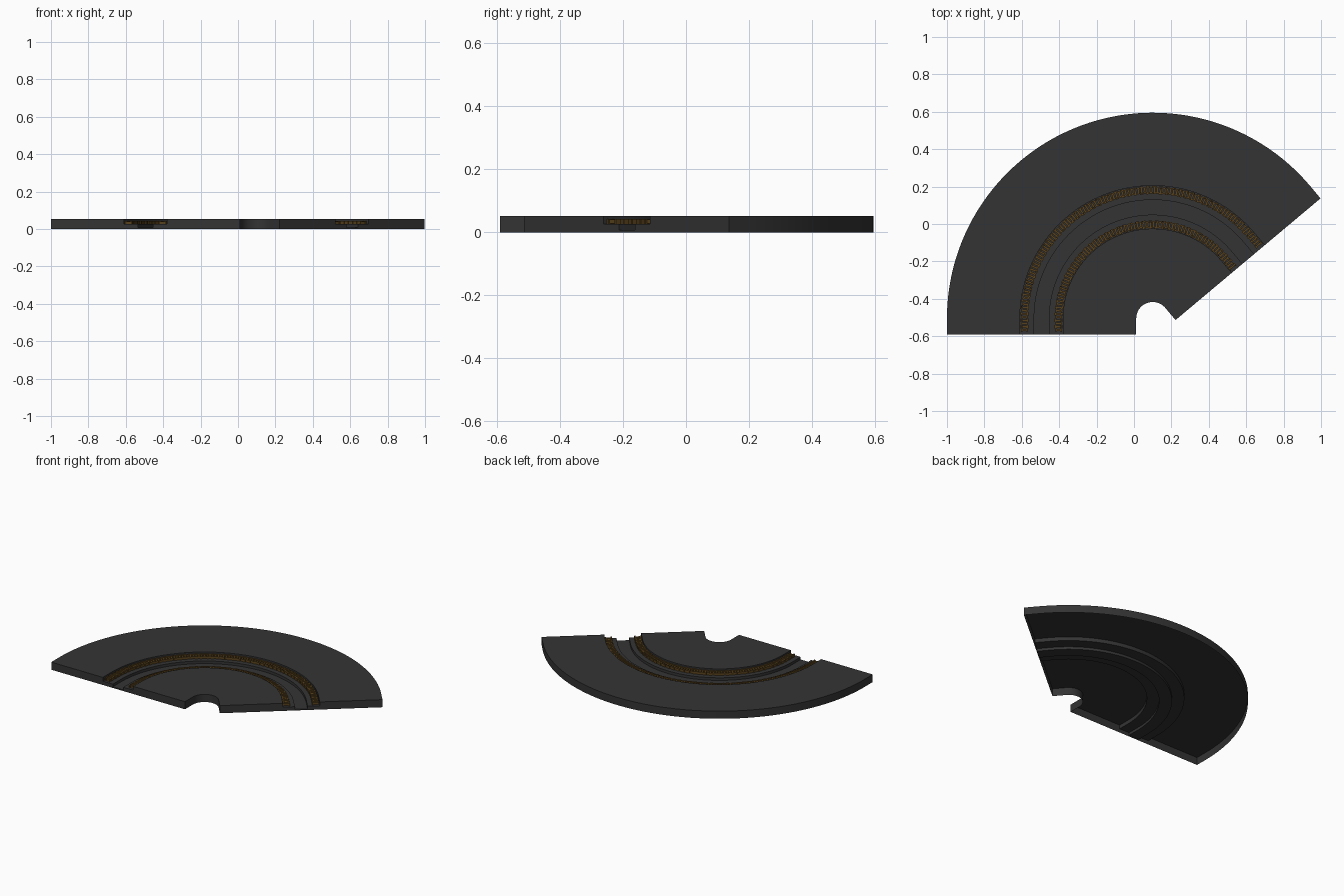
import bpy, bmesh, math
from mathutils import Matrix, Vector

if "Cube" in bpy.data.objects:
    bpy.data.objects.remove(bpy.data.objects["Cube"])

CX, CY = 0.1, -0.505          # centre of the bend
A0, A1 = math.pi, math.radians(40)
LEAD = 0.085                  # straight run at each end
TOP, STEP, SLOT = 0.052, 0.026, 0.008


def material(name, rgb):
    m = bpy.data.materials.new(name)
    m.diffuse_color = (*rgb, 1)
    m.use_nodes = True
    m.node_tree.nodes["Principled BSDF"].inputs["Base Color"].default_value = m.diffuse_color
    return m


GREY = material("dark grey plastic", (0.034, 0.034, 0.034))
BROWN = material("dark bronze", (0.10, 0.055, 0.012))


def frame(a, lead=0.0):
    """Section origin and outward direction at an angle; lead runs past either end."""
    tangent = Vector((math.sin(a), -math.cos(a), 0))
    return Vector((CX, CY, 0)) + tangent * lead, Vector((math.cos(a), math.sin(a), 0)), tangent


def along(s, r):
    """Frame at distance s along the track for radius r."""
    arc = r * (A0 - A1)
    if s < LEAD:
        return frame(A0, s - LEAD)
    if s > LEAD + arc:
        return frame(A1, s - LEAD - arc)
    return frame(A0 - (s - LEAD) / r)


def finish(bm, name, mat):
    bmesh.ops.recalc_face_normals(bm, faces=bm.faces)
    me = bpy.data.meshes.new(name)
    bm.to_mesh(me)
    bm.free()
    me.materials.append(mat)
    ob = bpy.data.objects.new(name, me)
    bpy.context.collection.objects.link(ob)
    return ob


# Curved track bed: stepped channel profile swept round the bend, open underneath
profile = [(0.088, 0), (0.088, TOP), (0.48, TOP), (0.48, STEP), (0.555, STEP), (0.555, SLOT),
           (0.634, SLOT), (0.634, STEP), (0.71, STEP), (0.71, TOP), (1.1, TOP), (1.1, 0)]
N = 72
sections = [frame(A0, -LEAD)]
sections += [frame(A0 + (A1 - A0) * i / N) for i in range(N + 1)]
sections += [frame(A1, LEAD)]
bm = bmesh.new()
rings = [[bm.verts.new(o + d * r + Vector((0, 0, z))) for r, z in profile] for o, d, t in sections]
for a, b in zip(rings, rings[1:]):
    for j in range(len(profile) - 1):
        bm.faces.new((a[j], b[j], b[j + 1], a[j + 1]))
bm.faces.new(rings[0])
bm.faces.new(rings[-1])
bed = finish(bm, "track_bed", GREY)
bpy.context.view_layer.objects.active = bed
bed.select_set(True)
bpy.ops.object.shade_smooth_by_angle(angle=math.radians(30))
bed.select_set(False)


def block(bm, s, path_r, r, z, size):
    """Box lying along the track: size is (across, along, high)."""
    o, d, t = along(s, path_r)
    p = o + d * r
    rot = Matrix((d, t, Vector((0, 0, 1)))).transposed().to_4x4()
    m = Matrix.Translation((p.x, p.y, z)) @ rot @ Matrix.Diagonal((*size, 1))
    bmesh.ops.create_cube(bm, size=1, matrix=m)


# Chains resting on the two steps: paired side plates joined by rollers
def chain(name, r):
    bm = bmesh.new()
    total = 2 * LEAD + r * (A0 - A1)
    n = int((total - 0.03) / 0.017)
    pitch = (total - 0.03) / n
    for i in range(n):
        s = 0.015 + (i + 0.5) * pitch
        offset = 0.018 if i % 2 else 0.014
        for side in (-1, 1):
            block(bm, s, r, r + side * offset, 0.035, (0.007, pitch * 1.15, 0.016))
        block(bm, s, r, r, 0.034, (0.028, pitch * 0.65, 0.013))
    return finish(bm, name, BROWN)


chain("outer_chain", 0.686)
chain("inner_chain", 0.503)
